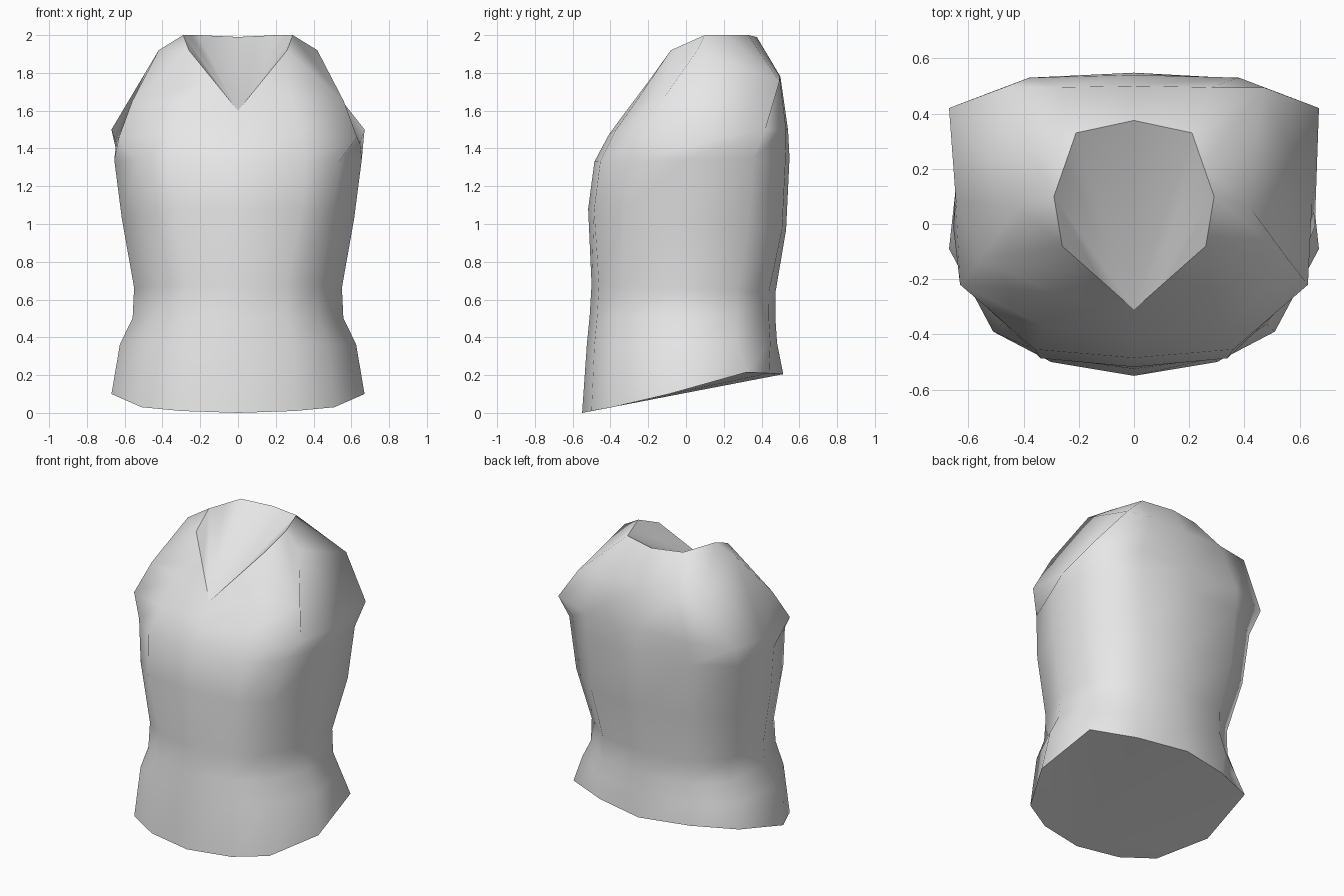
import bpy
import bmesh

if "Cube" in bpy.data.objects:
    bpy.data.objects.remove(bpy.data.objects["Cube"])

# Half outlines of a body ring, front centre to back centre:
# (share of half width, share of depth)
WAIST_OUTLINE = [(0, 0), (.47, .04), (.77, .16), (1, .46), (.95, .79), (.58, .965), (0, 1)]
CHEST_OUTLINE = [(0, 0), (.55, .03), (.82, .18), (1, .46), (.97, .81), (.58, .98), (0, 1)]

# Body rings from hip to chest: half width, front y, back y, front z, back z
HIPS = [
    (.625, -.525, .482, .36, .37),
    (.558, -.51, .474, .51, .49),
    (.55, -.50, .474, .68, .64),
]
CHEST = [
    (.615, -.518, .53, 1.08, .97),
    (.655, -.485, .548, 1.33, 1.35),
]

# Shaped edges, same order of points: hem, armhole, shoulder slope, neckline
HEM = [(0, -.55, 0), (.30, -.50, .01), (.51, -.39, .03), (.67, -.09, .10),
       (.625, .32, .215), (.34, .44, .21), (0, .515, .205)]
ARMHOLE = [(0, -.41, 1.47), (.33, -.37, 1.50), (.63, -.22, 1.46), (.645, .08, 1.43),
           (.67, .42, 1.50), (.38, .53, 1.50), (0, .54, 1.50)]
SLOPE = [(0, -.36, 1.54), (.28, -.25, 1.67), (.56, -.13, 1.65), (.42, .06, 1.92),
         (.47, .495, 1.755), (.28, .495, 1.785), (0, .50, 1.78)]
NECK = [(0, -.31, 1.60), (.13, -.195, 1.76), (.26, -.08, 1.92), (.29, .10, 2.0),
        (.25, .215, 2.0), (.21, .33, 2.0), (0, .375, 1.99)]


def body_ring(outline, w, yf, yb, zf, zb):
    return [(w * u, yf + (yb - yf) * t, zf + (zb - zf) * t) for u, t in outline]


def add_ring(bm, half):
    """Full loop of vertices from a mirrored half outline."""
    mirrored = [(-x, y, z) for x, y, z in half[-2:0:-1]]
    return [bm.verts.new(p) for p in half + mirrored]


def add_cap(bm, ring):
    """Close a loop with a crisp-edged fan spreading from the front centre."""
    bm.faces.new(ring[:4])
    for i in range(3, len(ring) - 3):
        bm.faces.new((ring[0], ring[i], ring[i + 1]))
    bm.faces.new([ring[0]] + ring[-3:])
    for a, b in zip(ring, ring[1:] + ring[:1]):
        bm.edges.get((a, b)).smooth = False


halves = [HEM]
halves += [body_ring(WAIST_OUTLINE, *r) for r in HIPS]
halves += [body_ring(CHEST_OUTLINE, *r) for r in CHEST]
halves += [ARMHOLE, SLOPE, NECK]

bm = bmesh.new()
rings = [add_ring(bm, h) for h in halves]

# Skin between the rings
for low, high in zip(rings, rings[1:]):
    for i in range(len(low)):
        j = (i + 1) % len(low)
        bm.faces.new((low[i], low[j], high[j], high[i]))

# Hem closure and hollowed neck closure
add_cap(bm, rings[0])
add_cap(bm, rings[-1])
bmesh.ops.recalc_face_normals(bm, faces=bm.faces)

mesh = bpy.data.meshes.new("torso")
bm.to_mesh(mesh)
bm.free()
torso = bpy.data.objects.new("torso", mesh)
bpy.context.collection.objects.link(torso)

grey = bpy.data.materials.new("light_grey")
grey.diffuse_color = (.8, .8, .8, 1)
grey.use_nodes = True
grey.node_tree.nodes["Principled BSDF"].inputs["Base Color"].default_value = grey.diffuse_color
mesh.materials.append(grey)

# Smooth skin, keeping the hem and neckline crisp
bpy.context.view_layer.objects.active = torso
torso.select_set(True)
bpy.ops.object.shade_smooth_by_angle(angle=1.3, keep_sharp_edges=True)
